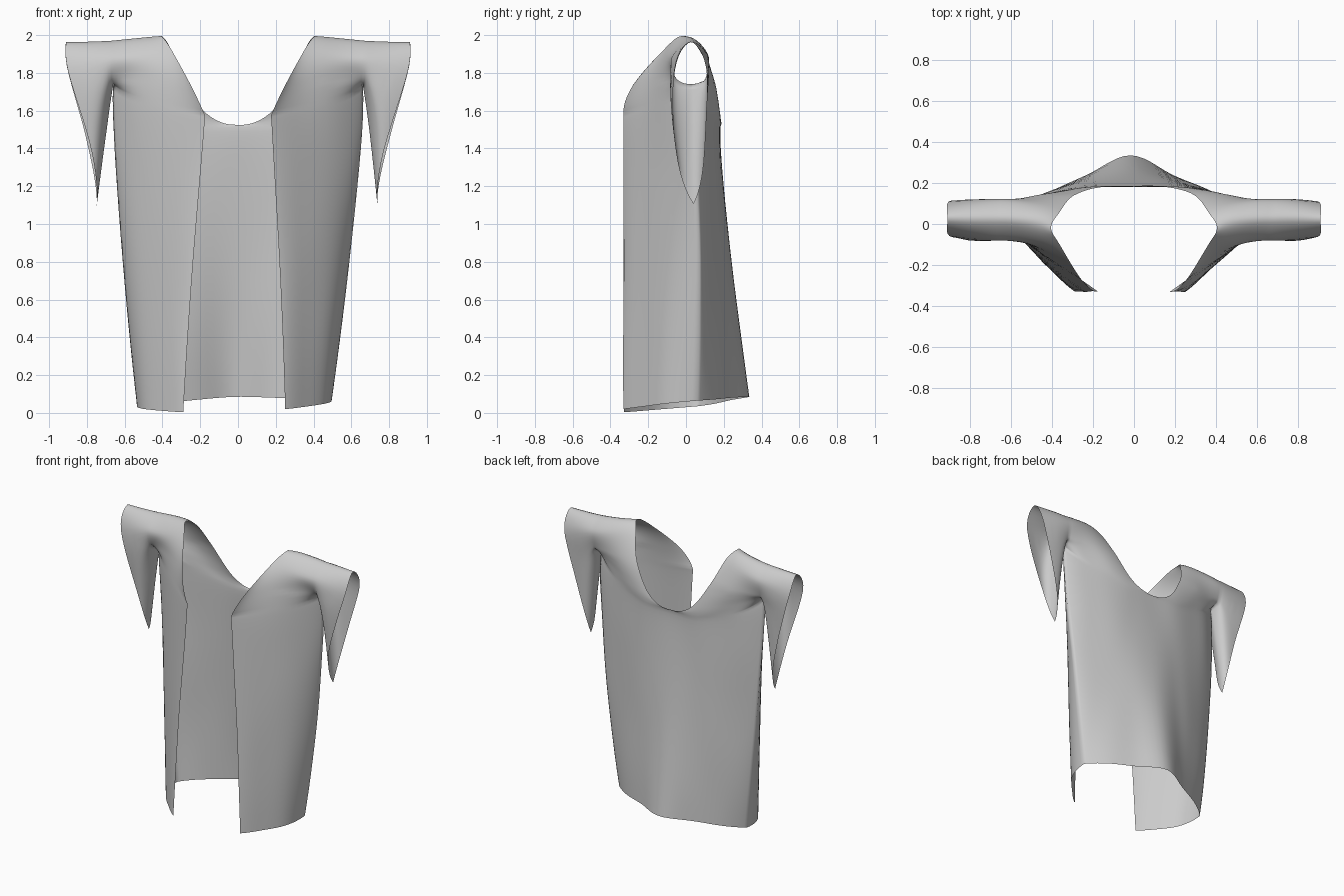
import bpy, bmesh
from mathutils import Vector, noise

K = 6  # samples per control segment


def spline(pts):
    """Catmull-Rom through the points, natural ends, flat across the centre line."""
    p = [Vector(q) for q in pts]
    first = 3 * p[0] - 3 * p[1] + p[2]
    if p[0].x == 0 and p[1].x > 0:
        first = Vector((-p[1].x, p[1].y, p[1].z))
    p = [first] + p + [3 * p[-1] - 3 * p[-2] + p[-3]]
    out = []
    for i in range(1, len(p) - 2):
        a, b, c, d = p[i - 1:i + 3]
        for k in range(K):
            t = k / K
            out.append(0.5 * (2 * b + (c - a) * t + (2 * a - 5 * b + 4 * c - d) * t * t
                              + (3 * b - a - 3 * c + d) * t ** 3))
    return out + [p[-2]]


def patch(bm, rows, sign):
    """Cloth sheet through a lattice of control points; sign -1 mirrors it."""
    rows = [spline(r) for r in rows]
    cols = [spline(c) for c in zip(*rows)]
    vs = [[bm.verts.new((sign * v.x, v.y, v.z)) for v in c] for c in cols]
    for i in range(len(vs) - 1):
        for j in range(len(vs[0]) - 1):
            f = [vs[i][j], vs[i + 1][j], vs[i + 1][j + 1], vs[i][j + 1]]
            bm.faces.new(f if sign > 0 else f[::-1])


armpit = (.66, .03, 1.74)
# rows run from the front edge / neckline / back centre out to the side seam
chest = [(.175, -.33, 1.575), (.31, -.235, 1.61), (.53, -.085, 1.66), armpit]
back_yoke = [(0, .183, 1.525), (.24, .178, 1.53), (.5, .12, 1.61), armpit]

front_panel = [
    [(.27, -.33, .012), (.36, -.25, .02), (.48, -.11, .035), (.515, .06, .05)],
    [(.235, -.33, .7), (.35, -.25, .7), (.52, -.09, .7), (.59, .07, .7)],
    [(.19, -.33, 1.35), (.32, -.245, 1.35), (.54, -.08, 1.37), (.652, .05, 1.4)],
    chest]

back_panel = [
    [(0, .335, .085), (.2, .245, .075), (.4, .15, .06), (.515, .06, .05)],
    [(0, .255, .7), (.24, .205, .7), (.47, .13, .7), (.59, .07, .7)],
    [(0, .19, 1.3), (.24, .18, 1.3), (.5, .12, 1.35), (.652, .05, 1.4)],
    back_yoke]

# over the shoulder, from chest to back yoke
shoulder = [
    chest,
    [(.25, -.28, 1.735), (.35, -.19, 1.75), (.54, -.085, 1.775), (.67, -.055, 1.775)],
    [(.36, -.105, 1.935), (.43, -.095, 1.92), (.56, -.08, 1.89), (.67, -.075, 1.88)],
    [(.405, -.02, 1.995), (.47, .005, 1.99), (.57, .02, 1.98), (.67, .025, 1.97)],
    [(.365, .055, 1.945), (.45, .085, 1.935), (.57, .11, 1.91), (.67, .117, 1.89)],
    [(.295, .14, 1.775), (.42, .145, 1.775), (.56, .125, 1.78), (.67, .105, 1.775)],
    [(.165, .18, 1.583), (.35, .165, 1.63), (.54, .115, 1.69), (.667, .075, 1.75)],
    back_yoke]

# sleeve rows continue the shoulder rows to the open cuff edge and hanging tip
seam = [(.695, .035, 1.5), (.743, .04, 1.10)]
sleeve_out = [
    seam,
    [(.735, -.065, 1.60), (.772, -.05, 1.38)],
    [(.79, -.07, 1.85), (.90, -.06, 1.81)],
    [(.79, .025, 1.965), (.91, .025, 1.963)],
    [(.79, .115, 1.87), (.905, .108, 1.83)],
    [(.755, .112, 1.66), (.815, .105, 1.50)],
    [(.715, .09, 1.55), (.757, .085, 1.25)],
    seam]
sleeve = [[r[-1]] + o for r, o in zip(shoulder, sleeve_out)]

# whole garment, both halves welded
bm = bmesh.new()
for sign in (1, -1):
    for rows in (front_panel, back_panel, shoulder, sleeve):
        patch(bm, rows, sign)
bmesh.ops.remove_doubles(bm, verts=bm.verts, dist=0.0005)
bmesh.ops.recalc_face_normals(bm, faces=bm.faces)

# slight sideways hang and soft cloth folds
for v in bm.verts:
    low = max(0, 1 - v.co.z / 1.5)
    n = noise.noise(Vector((v.co.x * 6, v.co.y * 3, v.co.z * 2)))
    v.co.y += 0.008 * n * (0.4 if v.co.z > 1.75 else 1) * (0.3 + min(0.7, abs(v.co.x)))
    v.co.z += 0.03 * v.co.x * low
    v.co.x -= 0.02 * low

me = bpy.data.meshes.new("open_robe")
bm.to_mesh(me)
bm.free()
robe = bpy.data.objects.new("open_robe", me)
bpy.context.collection.objects.link(robe)
for p in me.polygons:
    p.use_smooth = True
